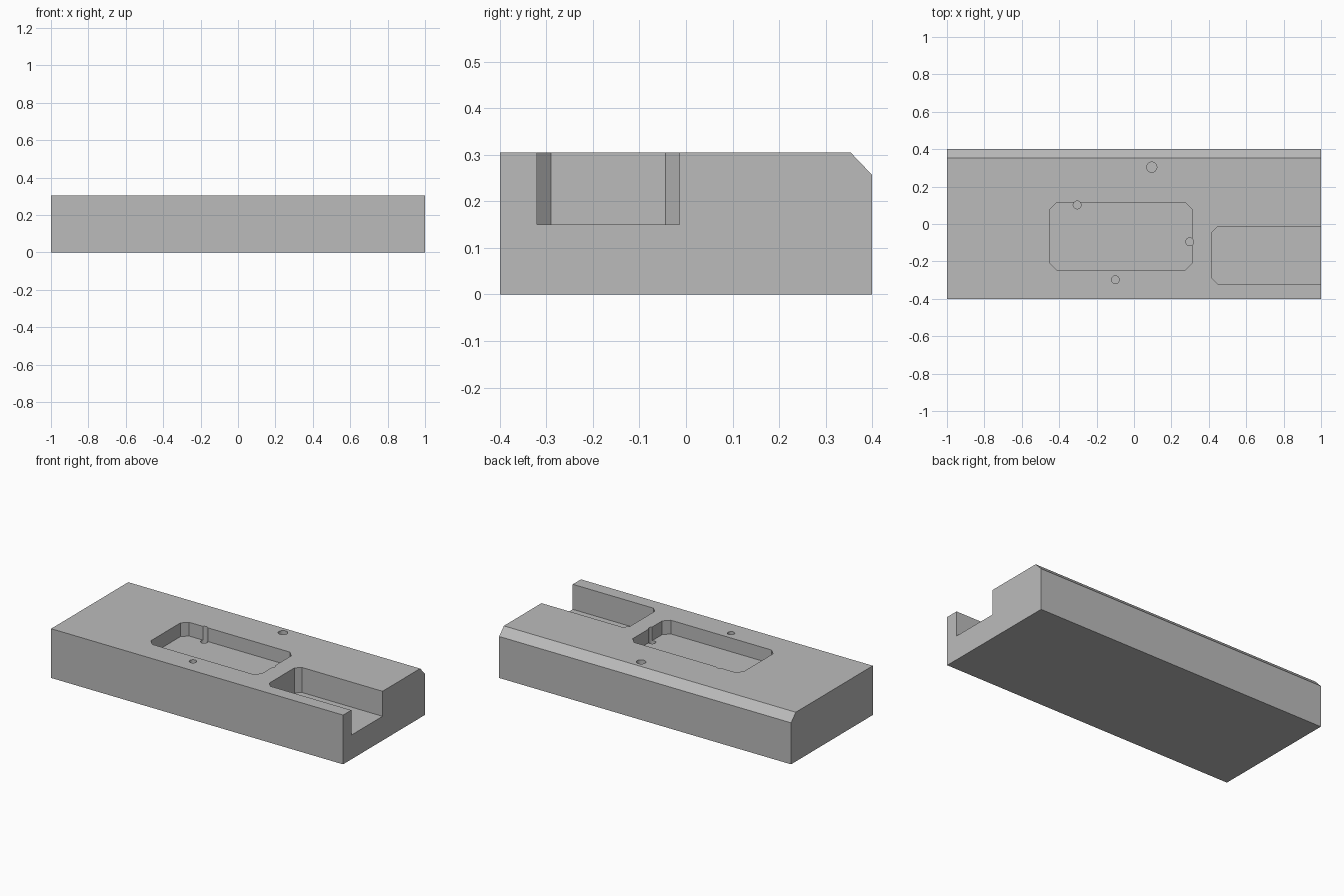
import bpy, bmesh, math

cube = bpy.data.objects.get("Cube")
if cube:
    bpy.data.objects.remove(cube, do_unlink=True)

TOP = 0.305

# Bare machined grey
grey = bpy.data.materials.new("plain_grey")
grey.use_nodes = True
colour = (0.5, 0.5, 0.5, 1)
grey.diffuse_color = colour
grey.node_tree.nodes["Principled BSDF"].inputs["Base Color"].default_value = colour


def prism(name, outline, axis, start, end):
    """Extrude a closed 2D outline along x (yz outline) or z (xy outline)."""
    place = (lambda a, b: (start, a, b)) if axis == "x" else (lambda a, b: (a, b, start))
    step = (end - start, 0, 0) if axis == "x" else (0, 0, end - start)
    bm = bmesh.new()
    face = bm.faces.new([bm.verts.new(place(a, b)) for a, b in outline])
    grown = bmesh.ops.extrude_face_region(bm, geom=[face])["geom"]
    bmesh.ops.translate(bm, vec=step, verts=[g for g in grown if isinstance(g, bmesh.types.BMVert)])
    bmesh.ops.recalc_face_normals(bm, faces=bm.faces)
    mesh = bpy.data.meshes.new(name)
    bm.to_mesh(mesh)
    bm.free()
    mesh.materials.append(grey)
    obj = bpy.data.objects.new(name, mesh)
    bpy.context.collection.objects.link(obj)
    return obj


def cut_corner_rect(x0, x1, y0, y1, c):
    """Rectangle with its four corners cut at 45 degrees."""
    return [(x0 + c, y0), (x1 - c, y0), (x1, y0 + c), (x1, y1 - c),
            (x1 - c, y1), (x0 + c, y1), (x0, y1 - c), (x0, y0 + c)]


def circle(x, y, r, sides=32):
    return [(x + r * math.cos(math.tau * i / sides), y + r * math.sin(math.tau * i / sides))
            for i in range(sides)]


# Plate with the chamfered back top edge
plate = prism("machined_plate",
              [(-0.4, 0), (0.4, 0), (0.4, 0.257), (0.354, TOP), (-0.4, TOP)], "x", -1, 1)

# Shallow middle pocket, deep slot open at the end, and four small blind holes
cutters = [
    prism("pocket_cutter", cut_corner_rect(-0.45, 0.31, -0.245, 0.114, 0.035), "z", 0.22, 0.4),
    prism("slot_cutter", cut_corner_rect(0.417, 1.2, -0.32, -0.014, 0.03), "z", 0.15, 0.4),
]
for x, y, r in [(0.095, 0.304, 0.027), (-0.304, 0.102, 0.021),
                (0.298, -0.095, 0.021), (-0.1, -0.298, 0.021)]:
    cutters.append(prism("hole_cutter", circle(x, y, r), "z", 0.155, 0.4))

for cutter in cutters:
    cutter.hide_render = True
    mod = plate.modifiers.new(cutter.name, "BOOLEAN")
    mod.operation = "DIFFERENCE"
    mod.solver = "EXACT"
    mod.object = cutter

# Bake the cuts and drop the cutters
bpy.context.view_layer.update()
result = bpy.data.meshes.new_from_object(plate.evaluated_get(bpy.context.evaluated_depsgraph_get()))
plate.modifiers.clear()
plate.data = result
for cutter in cutters:
    bpy.data.objects.remove(cutter, do_unlink=True)

# Smooth hole walls, sharp machined edges
bpy.ops.object.select_all(action="DESELECT")
plate.select_set(True)
bpy.context.view_layer.objects.active = plate
bpy.ops.object.shade_smooth_by_angle(angle=math.radians(30))
